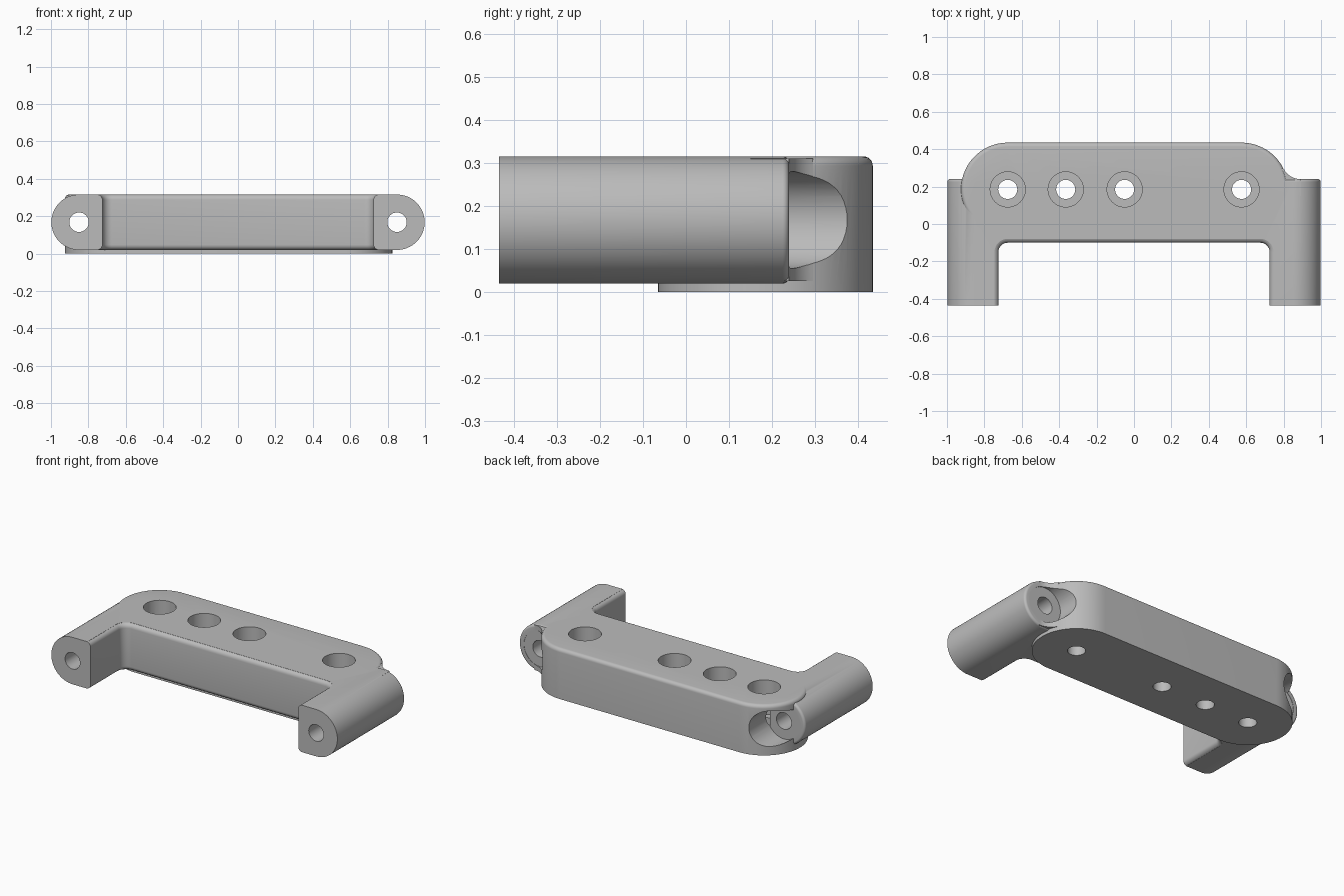
import bpy, bmesh
from math import sin, cos, pi, radians, atan2

if "Cube" in bpy.data.objects:
    bpy.data.objects.remove(bpy.data.objects["Cube"], do_unlink=True)

grey = bpy.data.materials.new("satin grey")
grey.use_nodes = True
grey.diffuse_color = (0.5, 0.5, 0.5, 1)
grey.node_tree.nodes["Principled BSDF"].inputs["Base Color"].default_value = (0.5, 0.5, 0.5, 1)

BASE, TOP = 0.02, 0.316
R = (TOP - BASE) / 2
MID = (TOP + BASE) / 2
ARM_X, ARM_BACK, ARM_FRONT = 0.85, 0.24, -0.435
HOLE_Y, END_R = 0.185, 0.25
SCREW_X = (-0.675, -0.365, -0.05, 0.575)


def arc(cx, cy, r, a, b, n):
    return [(cx + r * cos(radians(a + (b - a) * i / n)),
             cy + r * sin(radians(a + (b - a) * i / n))) for i in range(n + 1)]


def loft(name, layers, axis="z"):
    """Skin a stack of (height, outline) layers along an axis and cap the ends."""
    bm = bmesh.new()
    rings = [[bm.verts.new((u, v, h) if axis == "z" else (u, h, v)) for u, v in pts]
             for h, pts in layers]
    n = len(rings[0])
    for low, high in zip(rings, rings[1:]):
        for i in range(n):
            j = (i + 1) % n
            bm.faces.new((low[i], low[j], high[j], high[i]))
    bm.faces.new(rings[0][::-1])
    bm.faces.new(rings[-1])
    bmesh.ops.recalc_face_normals(bm, faces=bm.faces[:])
    mesh = bpy.data.meshes.new(name)
    bm.to_mesh(mesh)
    bm.free()
    mesh.materials.append(grey)
    obj = bpy.data.objects.new(name, mesh)
    bpy.context.collection.objects.link(obj)
    return obj


def drill(name, u, v, r, h0, h1, axis):
    ring = arc(u, v, r, 0, 360, 48)[:-1]
    return loft(name, [(h0, ring), (h1, ring)], axis)


def combine(target, tool, operation):
    mod = target.modifiers.new(tool.name, "BOOLEAN")
    mod.operation, mod.solver, mod.object = operation, "EXACT", tool
    bpy.context.view_layer.objects.active = target
    bpy.ops.object.modifier_apply(modifier=mod.name)
    bpy.data.objects.remove(tool, do_unlink=True)


# Round-sided bar that holds both arms, softened at the back end
def capsule(inset):
    return (arc(ARM_X, MID, R - inset, -90, 90, 32)
            + arc(-ARM_X, MID, R - inset, 90, 270, 32))


soft = 0.015
steps = [i * pi / 12 for i in range(7)]
layers = [(ARM_FRONT, capsule(0))]
layers += [(ARM_BACK - soft + soft * sin(t), capsule(soft * (1 - cos(t)))) for t in steps]
body = loft("bracket_body", layers, "y")


# Opening between the arms, flared so its edges come out rounded
def opening(o):
    x, y, r = 0.675, -0.15, 0.05 + o
    return [(-x - r, -1)] + arc(-x, y, r, 180, 90, 8) + arc(x, y, r, 90, 0, 8) + [(x + r, -1)]


flare = 0.028
curve = [(flare * sin(t), flare * (1 - cos(t))) for t in steps[:-1]]
layers = [(-0.2, opening(flare))]
layers += [(BASE + flare - h, opening(o)) for h, o in reversed(curve)]
layers += [(TOP - flare + h, opening(o)) for h, o in curve]
layers += [(0.5, opening(flare))]
combine(body, loft("opening_cutter", layers), "DIFFERENCE")


# Thick base plate with fully rounded ends and a softened top rim
def plate(inset):
    return (arc(SCREW_X[-1], HOLE_Y, END_R - inset, -90, 90, 40)
            + arc(SCREW_X[0], HOLE_Y, END_R - inset, 90, 270, 40))


rim = 0.022
layers = [(0, plate(0))]
layers += [(TOP - rim + rim * sin(t), plate(rim * (1 - cos(t)))) for t in steps]
combine(body, loft("base_plate", layers), "UNION")

# Concave web joining the left arm to the plate end
cx, cy, cr = 0.89, 0.34, 0.1
turn = 360 + atan2(HOLE_Y - cy, SCREW_X[-1] - cx) * 180 / pi
web = [(0.7, 0.15), (cx, 0.15)] + arc(cx, cy, cr, 270, turn, 12) + [(0.7, 0.3)]
combine(body, loft("arm_web", [(0.026, web), (0.311, web)]), "UNION")

# Bolt holes along the arms, with a round pocket behind each
for side in (-1, 1):
    x = side * ARM_X
    combine(body, drill("pocket_cutter", x, MID, 0.113, ARM_BACK - 0.002, 0.6, "y"), "DIFFERENCE")
    combine(body, drill("bolt_cutter", x, MID, 0.052, -0.6, 0.6, "y"), "DIFFERENCE")

# Counterbored screw holes through the plate
for x in SCREW_X:
    combine(body, drill("counterbore_cutter", x, HOLE_Y, 0.094, 0.1, 0.5, "z"), "DIFFERENCE")
    combine(body, drill("screw_cutter", x, HOLE_Y, 0.051, -0.2, 0.5, "z"), "DIFFERENCE")

bpy.ops.object.select_all(action="DESELECT")
body.select_set(True)
bpy.context.view_layer.objects.active = body
bpy.ops.object.shade_smooth_by_angle(angle=radians(30))
